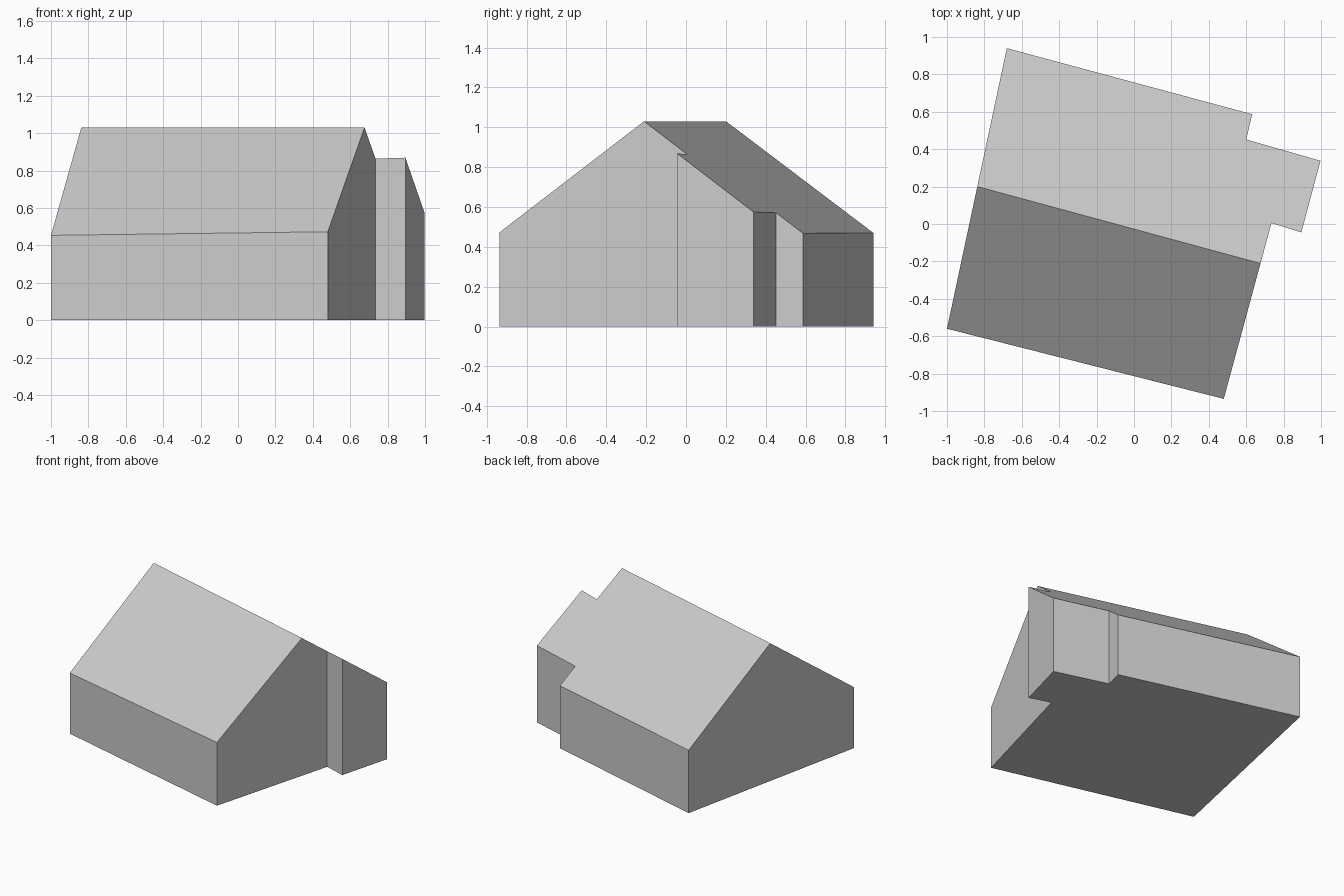
import bpy
import bmesh
from mathutils import Vector

cube = bpy.data.objects.get("Cube")
if cube:
    bpy.data.objects.remove(cube, do_unlink=True)

# One plain grey for walls and roof
grey = bpy.data.materials.new("plain grey")
grey.use_nodes = True
color = (0.6, 0.6, 0.6, 1)
grey.diffuse_color = color
grey.node_tree.nodes["Principled BSDF"].inputs["Base Color"].default_value = color

# Floor plan: rotated rectangle with a small side bay
plan = [(-1, -0.56), (0.48, -0.935), (0.735, 0.005), (0.895, -0.045),
        (0.997, 0.338), (0.6, 0.452), (0.632, 0.587), (-0.68, 0.94)]

# Ridge ends and eave corners that define the two roof slopes
ridge_a = Vector((-0.836, 0.2, 1.03))
ridge_b = Vector((0.674, -0.21, 1.03))
front_eave = Vector((0.48, -0.935, 0.473))
back_eave = Vector((-0.68, 0.94, 0.47))

# Walls: the plan extruded above the ridge
bm = bmesh.new()
floor = bm.faces.new([bm.verts.new((x, y, 0)) for x, y in plan])
walls = bmesh.ops.extrude_face_region(bm, geom=[floor], use_keep_orig=True)
top = [v for v in walls["geom"] if isinstance(v, bmesh.types.BMVert)]
bmesh.ops.translate(bm, verts=top, vec=(0, 0, 1.5))
bmesh.ops.recalc_face_normals(bm, faces=bm.faces)

# Roof: trim along each slope and cap the cut
for eave in (front_eave, back_eave):
    normal = (ridge_b - ridge_a).cross(eave - ridge_a).normalized()
    if normal.z < 0:
        normal.negate()
    bmesh.ops.bisect_plane(bm, geom=bm.verts[:] + bm.edges[:] + bm.faces[:],
                           dist=0.0001, plane_co=ridge_a, plane_no=normal,
                           clear_outer=True)
    rim = [e for e in bm.edges if e.is_boundary]
    bmesh.ops.contextual_create(bm, geom=rim)

bmesh.ops.recalc_face_normals(bm, faces=bm.faces)
mesh = bpy.data.meshes.new("house")
bm.to_mesh(mesh)
bm.free()
mesh.materials.append(grey)
house = bpy.data.objects.new("house", mesh)
bpy.context.collection.objects.link(house)
